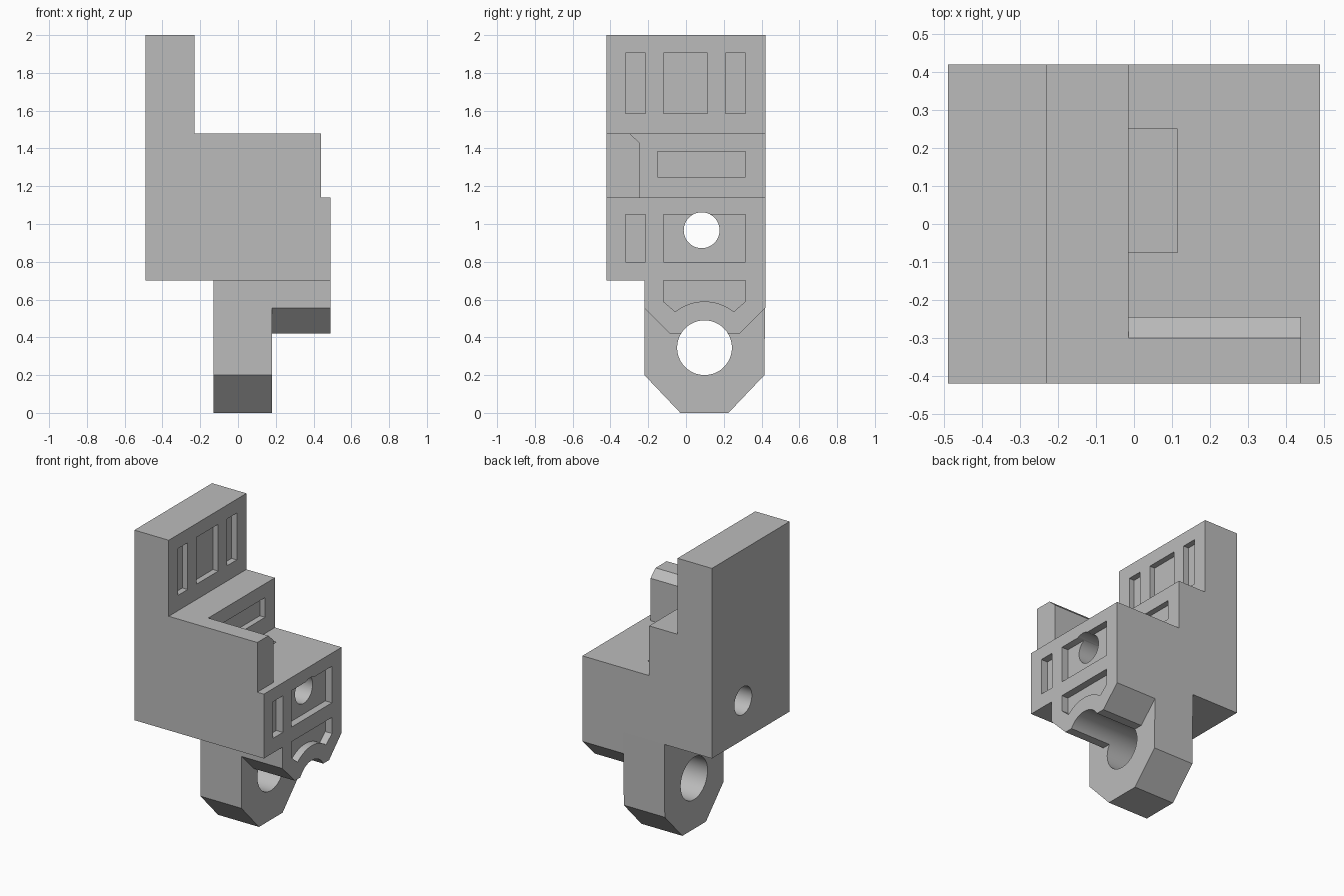
import bpy, bmesh, math

old = bpy.data.objects.get("Cube")
if old:
    bpy.data.objects.remove(old, do_unlink=True)

# One plain grey finish
grey = bpy.data.materials.new("light_grey")
grey.use_nodes = True
grey.diffuse_color = (0.5, 0.5, 0.5, 1)
grey.node_tree.nodes["Principled BSDF"].inputs["Base Color"].default_value = (0.5, 0.5, 0.5, 1)


def prism(name, profile, axis, start, end):
    """Extrude a closed profile, (y, z) along x or (x, z) along y."""
    bm = bmesh.new()
    place = (lambda p, t: (t, p[0], p[1])) if axis == "x" else (lambda p, t: (p[0], t, p[1]))
    a = [bm.verts.new(place(p, start)) for p in profile]
    b = [bm.verts.new(place(p, end)) for p in profile]
    bm.faces.new(a)
    bm.faces.new(b)
    for i in range(len(a)):
        j = (i + 1) % len(a)
        bm.faces.new((a[i], a[j], b[j], b[i]))
    bmesh.ops.recalc_face_normals(bm, faces=bm.faces)
    mesh = bpy.data.meshes.new(name)
    bm.to_mesh(mesh)
    bm.free()
    mesh.materials.append(grey)
    ob = bpy.data.objects.new(name, mesh)
    bpy.context.scene.collection.objects.link(ob)
    return ob


def rect(y0, y1, z0, z1):
    return [(y0, z0), (y1, z0), (y1, z1), (y0, z1)]


def arc(cy, cz, r, a0, a1, n):
    angles = [math.radians(a0 + (a1 - a0) * i / n) for i in range(n + 1)]
    return [(cy + r * math.cos(a), cz + r * math.sin(a)) for a in angles]


def carve(ob, profile, start, end):
    """Cut a prism running along x out of a part."""
    cutter = prism("cutter", profile, "x", start, end)
    cutter.hide_render = True
    mod = ob.modifiers.new("cut", "BOOLEAN")
    mod.operation = "DIFFERENCE"
    mod.solver = "EXACT"
    mod.object = cutter
    bpy.context.view_layer.update()
    result = bpy.data.meshes.new_from_object(
        ob.evaluated_get(bpy.context.evaluated_depsgraph_get()))
    ob.modifiers.clear()
    ob.data = result
    bpy.data.objects.remove(cutter, do_unlink=True)


# Stepped body with a tall back plate
body = prism("body", [(-0.49, 0.7), (0.49, 0.7), (0.49, 1.14), (0.44, 1.14),
                      (0.44, 1.48), (-0.23, 1.48), (-0.23, 2), (-0.49, 2)],
             "y", -0.42, 0.42)

# Open shelf, leaving a side wall with a bevelled top edge
carve(body, [(-0.245, 1.14), (-0.245, 1.43), (-0.355, 1.53), (0.6, 1.53), (0.6, 1.14)],
      -0.015, 0.6)

# Shallow panels on each step: y range, z range, face x, depth
panels = [
    (-0.32, -0.215, 1.585, 1.905, -0.23, 0.04),
    (-0.12, 0.115, 1.585, 1.905, -0.23, 0.04),
    (0.21, 0.315, 1.585, 1.905, -0.23, 0.04),
    (-0.15, 0.315, 1.25, 1.385, -0.015, 0.04),
    (-0.32, -0.215, 0.8, 1.05, 0.49, 0.05),
    (-0.12, 0.315, 0.8, 1.05, 0.49, 0.05),
]
for y0, y1, z0, z1, x, depth in panels:
    carve(body, rect(y0, y1, z0, z1), x - depth, x + 0.03)

# Nut slot sunk in the shelf and the bolt hole through it
carve(body, rect(-0.075, 0.25, 0.8, 1.2), -0.015, 0.115)
carve(body, arc(0.083, 0.967, 0.095, 0, 352.5, 47), -0.7, 0.7)

# Lower leg with bevelled foot, and the shorter nose in front of it
leg = prism("leg", [(-0.22, 0.7), (-0.22, 0.2), (-0.03, 0), (0.225, 0),
                    (0.415, 0.2), (0.42, 0.7)], "x", -0.13, 0.18)
nose = prism("nose", [(-0.22, 0.7), (-0.22, 0.555), (-0.085, 0.42), (0.285, 0.42),
                      (0.42, 0.555), (0.42, 0.7)], "x", 0.18, 0.49)
for part in (leg, nose):
    carve(part, arc(0.098, 0.345, 0.145, 0, 354, 59), -0.3, 0.7)

# Arched panel above the bore
arch = arc(0.098, 0.345, 0.245, 129, 51, 16)
carve(nose, [(-0.12, 0.75), (-0.12, 0.59)] + arch + [(0.315, 0.59), (0.315, 0.75)],
      0.44, 0.55)

# Smooth bores, sharp edges elsewhere
bpy.ops.object.select_all(action="DESELECT")
for ob in (body, leg, nose):
    ob.select_set(True)
bpy.context.view_layer.objects.active = body
bpy.ops.object.shade_smooth_by_angle(angle=math.radians(30))
